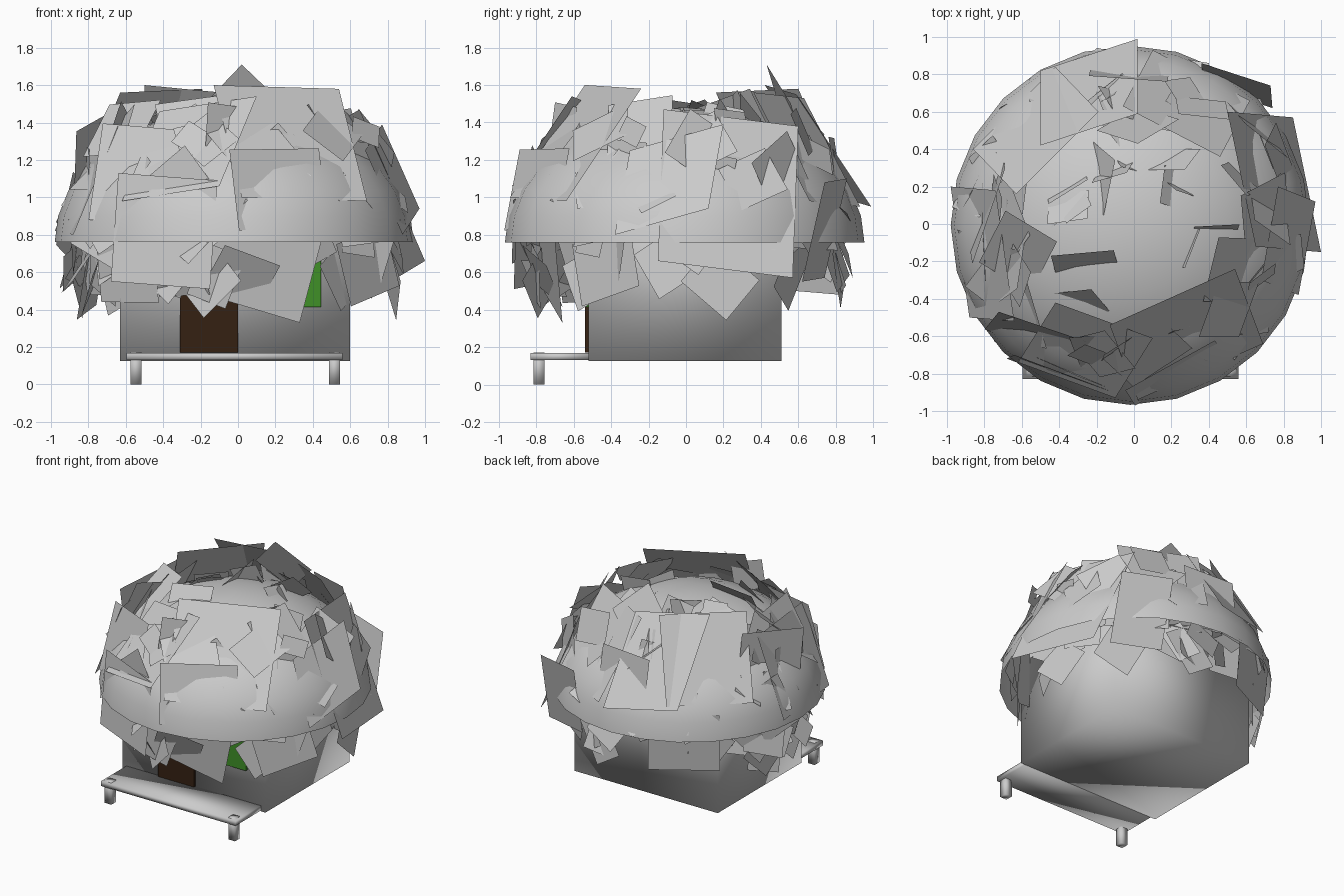
import bpy, math, random
from mathutils import Vector, Matrix

if "Cube" in bpy.data.objects:
    bpy.data.objects.remove(bpy.data.objects["Cube"])

random.seed(11)
CX, CY = -0.02, -0.007          # hut centre
RIM_Z, RAD, HEIGHT = 0.76, 0.96, 0.72


def mesh_object(name, verts, faces, smooth=False, color=None):
    me = bpy.data.meshes.new(name)
    me.from_pydata([tuple(v) for v in verts], [], faces)
    me.update()
    for p in me.polygons:
        p.use_smooth = smooth
    if color:
        mat = bpy.data.materials.new(name + "_colour")
        mat.diffuse_color = color
        mat.use_nodes = True
        mat.node_tree.nodes["Principled BSDF"].inputs["Base Color"].default_value = mat.diffuse_color
        me.materials.append(mat)
    ob = bpy.data.objects.new(name, me)
    bpy.context.collection.objects.link(ob)
    return ob


def box(name, x, y, z, smooth=True, color=None):
    v = [(a, b, c) for a in x for b in y for c in z]
    f = [(0, 1, 3, 2), (4, 6, 7, 5), (0, 4, 5, 1), (2, 3, 7, 6), (0, 2, 6, 4), (1, 5, 7, 3)]
    return mesh_object(name, v, f, smooth, color)


# walls, door and window
box("hut_walls", (-0.63, 0.60), (-0.52, 0.51), (0.125, 1.12))
box("door", (-0.31, 0.0), (-0.54, -0.50), (0.17, 0.68), False, (0.035, 0.015, 0.006, 1))
box("window", (0.16, 0.445), (-0.54, -0.50), (0.415, 0.76), False, (0.05, 0.28, 0.02, 1))

# porch deck on two posts
box("porch_deck", (-0.595, 0.56), (-0.83, -0.51), (0.13, 0.168))
for side, x in (("left", -0.575), ("right", 0.487)):
    box("porch_post_" + side, (x, x + 0.058), (-0.815, -0.757), (0.0, 0.172))

# roof dome: open half ellipsoid
SEG, RINGS = 24, 8
verts, faces = [], []
for i in range(RINGS):
    t = math.pi / 2 * i / RINGS
    for j in range(SEG):
        a = math.tau * j / SEG
        verts.append((CX + RAD * math.cos(t) * math.cos(a),
                      CY + RAD * math.cos(t) * math.sin(a), RIM_Z + HEIGHT * math.sin(t)))
verts.append((CX, CY, RIM_Z + HEIGHT))
for i in range(RINGS - 1):
    for j in range(SEG):
        k = (j + 1) % SEG
        faces.append((i * SEG + j, i * SEG + k, (i + 1) * SEG + k, (i + 1) * SEG + j))
top = (RINGS - 1) * SEG
faces += [(top + j, top + (j + 1) % SEG, len(verts) - 1) for j in range(SEG)]
mesh_object("roof_dome", verts, faces, True)

# large thatch sheets: three corners each, the fourth completes the parallelogram
sheets = [
    ((0.02, -0.94, 1.0), (0.69, -0.64, 0.98), (-0.13, -0.54, 1.60)),
    ((1.0, -0.15, 0.66), (0.85, 0.57, 0.57), (0.65, -0.12, 1.47)),
    ((-0.68, -0.72, 0.55), (-0.15, -0.92, 0.51), (-0.64, -0.70, 1.13)),
    ((-0.24, -0.76, 0.50), (0.33, -0.66, 0.33), (-0.12, -0.80, 0.95)),
    ((-0.62, -0.74, 0.98), (-0.10, -0.93, 1.06), (-0.42, -0.42, 1.46)),
    ((0.02, 0.99, 0.95), (-0.50, 0.82, 1.0), (0.02, 0.59, 1.55)),
    ((0.62, 0.66, 0.98), (0.10, 0.93, 0.95), (0.46, 0.36, 1.56)),
    ((-0.42, 0.84, 1.02), (-0.86, 0.40, 1.0), (-0.19, 0.60, 1.58)),
    ((-0.98, 0.20, 0.82), (-0.88, -0.50, 0.80), (-0.74, 0.18, 1.40)),
    ((0.88, -0.38, 0.80), (0.97, 0.12, 0.94), (0.68, -0.30, 1.25)),
    ((0.37, 0.74, 0.57), (0.74, 0.62, 0.55), (0.36, 0.86, 1.1)),
    ((-0.70, 0.58, 0.50), (-0.25, 0.82, 0.48), (-0.72, 0.62, 0.95)),
]
for n, tri in enumerate(sheets):
    a, b, c = map(Vector, tri)
    mesh_object("large_thatch_%02d" % n, (a, b, b + c - a, c), [(0, 1, 2, 3)])


# thatch sheets standing steeply in a ring and cutting through the dome
def scatter(count, r_range, z_range, size, lean, tilt):
    v, f = [], []
    while len(f) < count:
        a = random.uniform(0, math.tau)
        z = random.uniform(*z_range)
        r = random.uniform(*r_range)
        out = Vector((math.cos(a), math.sin(a), random.uniform(*lean))).normalized()
        rot = out.to_track_quat('Z', 'Y').to_matrix()
        rot = rot @ Matrix.Rotation(random.gauss(0, tilt), 3, 'X')
        rot = rot @ Matrix.Rotation(random.gauss(0, tilt), 3, 'Y')
        rot = rot @ Matrix.Rotation(random.uniform(0, math.tau), 3, 'Z')
        h = random.uniform(*size) / 2
        w = h * random.uniform(0.6, 1.0)
        c = Vector((CX + r * math.cos(a), CY + r * math.sin(a), z))
        q = [c + rot @ Vector(p) for p in ((-w, -h, 0), (w, -h, 0), (w, h, 0), (-w, h, 0))]
        if any(p.xy.length > 0.98 or p.z < 0.28 or p.z > 1.6 for p in q):
            continue
        # keep the doorway and window in view
        if any(p.z < 0.6 and p.y < -0.4 and 0.2 < p.x < 0.55 for p in q):
            continue
        f.append(tuple(range(len(v), len(v) + 4)))
        v += q
    return v, f


mesh_object("thatch_eaves", *scatter(50, (0.72, 0.88), (0.55, 0.80), (0.2, 0.45), (-0.1, 0.3), 0.25))
mesh_object("thatch_sides", *scatter(60, (0.74, 0.88), (0.85, 1.12), (0.2, 0.6), (0.3, 0.8), 0.28))
mesh_object("thatch_crown", *scatter(45, (0.58, 0.76), (1.15, 1.38), (0.18, 0.42), (0.4, 1.0), 0.3))
mesh_object("thatch_upright", *scatter(14, (0.25, 0.5), (1.33, 1.45), (0.15, 0.35), (0.3, 1.0), 0.4))

# one raised sheet at the back forms the peak
a, b, c = Vector((0.02, 0.43, 1.71)), Vector((0.24, 0.56, 1.50)), Vector((-0.2, 0.50, 1.48))
mesh_object("peak_thatch", (a, b, b + c - a, c), [(0, 1, 2, 3)])
